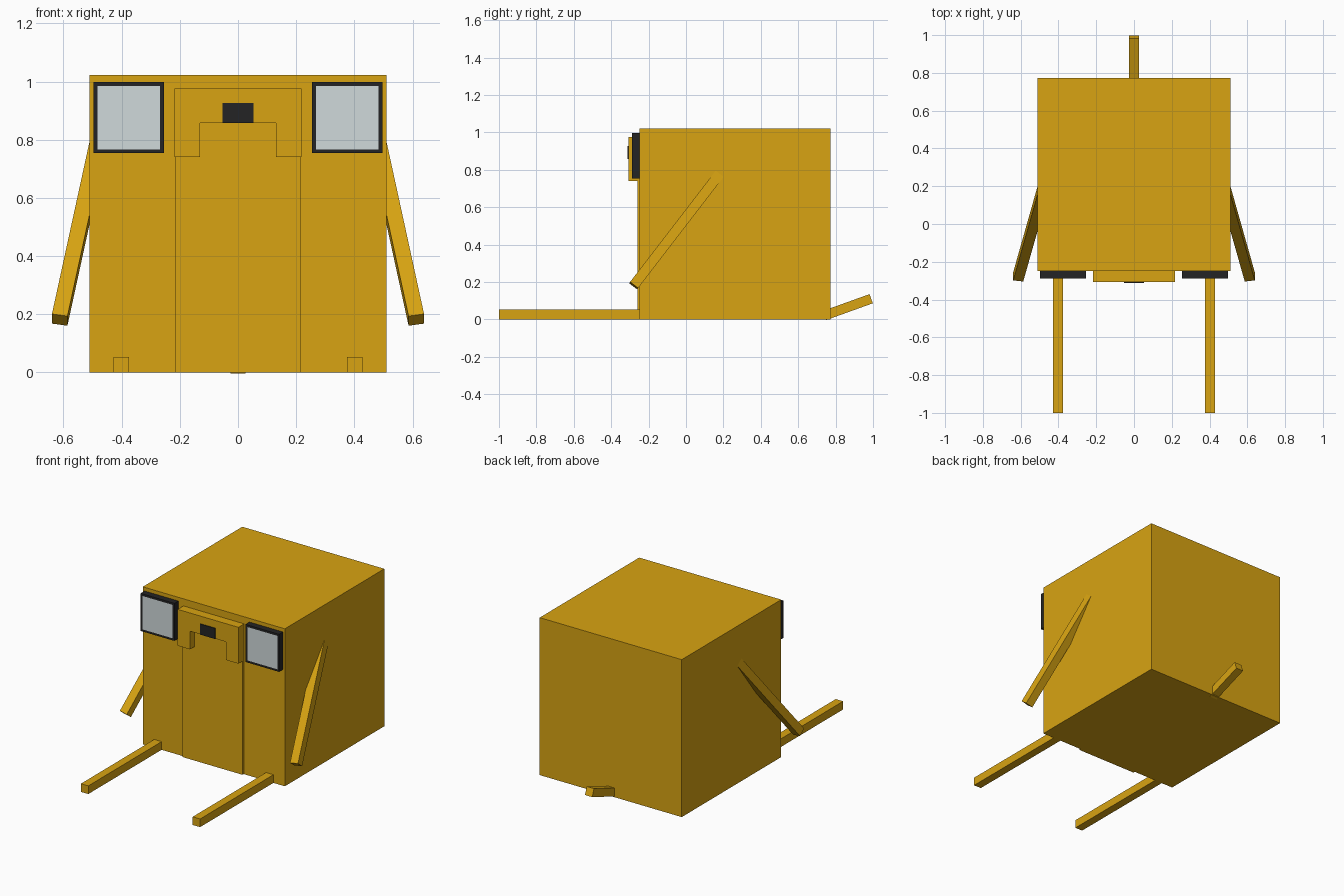
import bpy, bmesh
from mathutils import Vector, Matrix

if "Cube" in bpy.data.objects:
    bpy.data.objects.remove(bpy.data.objects["Cube"])


def material(name, rgb):
    m = bpy.data.materials.new(name)
    m.diffuse_color = (*rgb, 1)
    m.use_nodes = True
    m.node_tree.nodes["Principled BSDF"].inputs["Base Color"].default_value = m.diffuse_color
    return m


GOLD = material("mustard", (0.69, 0.37, 0.006))
BLACK = material("black", (0.017, 0.017, 0.018))
LENS = material("pale_lens", (0.63, 0.70, 0.71))


def finish(name, bm, *mats):
    bmesh.ops.recalc_face_normals(bm, faces=bm.faces)
    me = bpy.data.meshes.new(name)
    bm.to_mesh(me)
    bm.free()
    for m in mats:
        me.materials.append(m)
    ob = bpy.data.objects.new(name, me)
    bpy.context.collection.objects.link(ob)
    return ob


def box_mesh(lo, hi):
    lo, hi = Vector(lo), Vector(hi)
    bm = bmesh.new()
    bmesh.ops.create_cube(bm, size=1, matrix=Matrix.LocRotScale((lo + hi) / 2, None, hi - lo))
    return bm


def box(name, lo, hi, mat=GOLD):
    return finish(name, box_mesh(lo, hi), mat)


def bar(name, start, end, across, width=0.054):
    """Square bar between two points; 'across' is one cross-section direction."""
    start, end = Vector(start), Vector(end)
    d = (end - start).normalized()
    u = Vector(across)
    u = (u - d * u.dot(d)).normalized()
    v = d.cross(u)
    rot = Matrix((u, v, d)).transposed()
    bm = bmesh.new()
    bmesh.ops.create_cube(bm, size=1, matrix=Matrix.LocRotScale(
        (start + end) / 2, rot.to_quaternion(), (width, width, (end - start).length)))
    return finish(name, bm, GOLD)


# Body and belly panel
box("body", (-0.51, -0.248, 0), (0.51, 0.772, 1.022))
box("belly_panel", (-0.215, -0.26, 0), (0.215, -0.24, 0.88))

# Muzzle: arch profile pulled forward
profile = [(-0.218, 0.74), (-0.13, 0.74), (-0.13, 0.858), (0.13, 0.858),
           (0.13, 0.74), (0.218, 0.74), (0.218, 0.976), (-0.218, 0.976)]
bm = bmesh.new()
face = bm.faces.new([bm.verts.new((x, -0.307, z)) for x, z in profile])
ext = bmesh.ops.extrude_face_region(bm, geom=[face])
bmesh.ops.translate(bm, vec=(0, 0.065, 0),
                    verts=[g for g in ext["geom"] if isinstance(g, bmesh.types.BMVert)])
finish("muzzle", bm, GOLD)

# Nose
box("nose", (-0.054, -0.312, 0.858), (0.054, -0.25, 0.927), BLACK)

for side, s in (("left", -1), ("right", 1)):
    # Eye: black block with an inset pale front face
    xa, xb = sorted((s * 0.255, s * 0.497))
    bm = box_mesh((xa, -0.288, 0.754), (xb, -0.24, 0.998))
    front = min(bm.faces, key=lambda f: f.calc_center_median().y)
    bmesh.ops.inset_region(bm, faces=[front], thickness=0.019)
    front.material_index = 1
    finish(side + "_eye", bm, BLACK, LENS)

    # Arm: slanted bar running into the body side
    tip = Vector((s * 0.613, -0.28, 0.181))
    bar(side + "_arm", tip, tip + Vector((-s * 0.17, 0.60, 0.78)) * 0.86, (0, 0.79, -0.61))

    # Leg
    xa, xb = sorted((s * 0.375, s * 0.428))
    box(side + "_leg", (xa, -1, 0), (xb, -0.2, 0.053))

# Tail
bar("tail", (0, 0.74, 0.021), (0, 0.99, 0.111), (1, 0, 0), 0.052)
